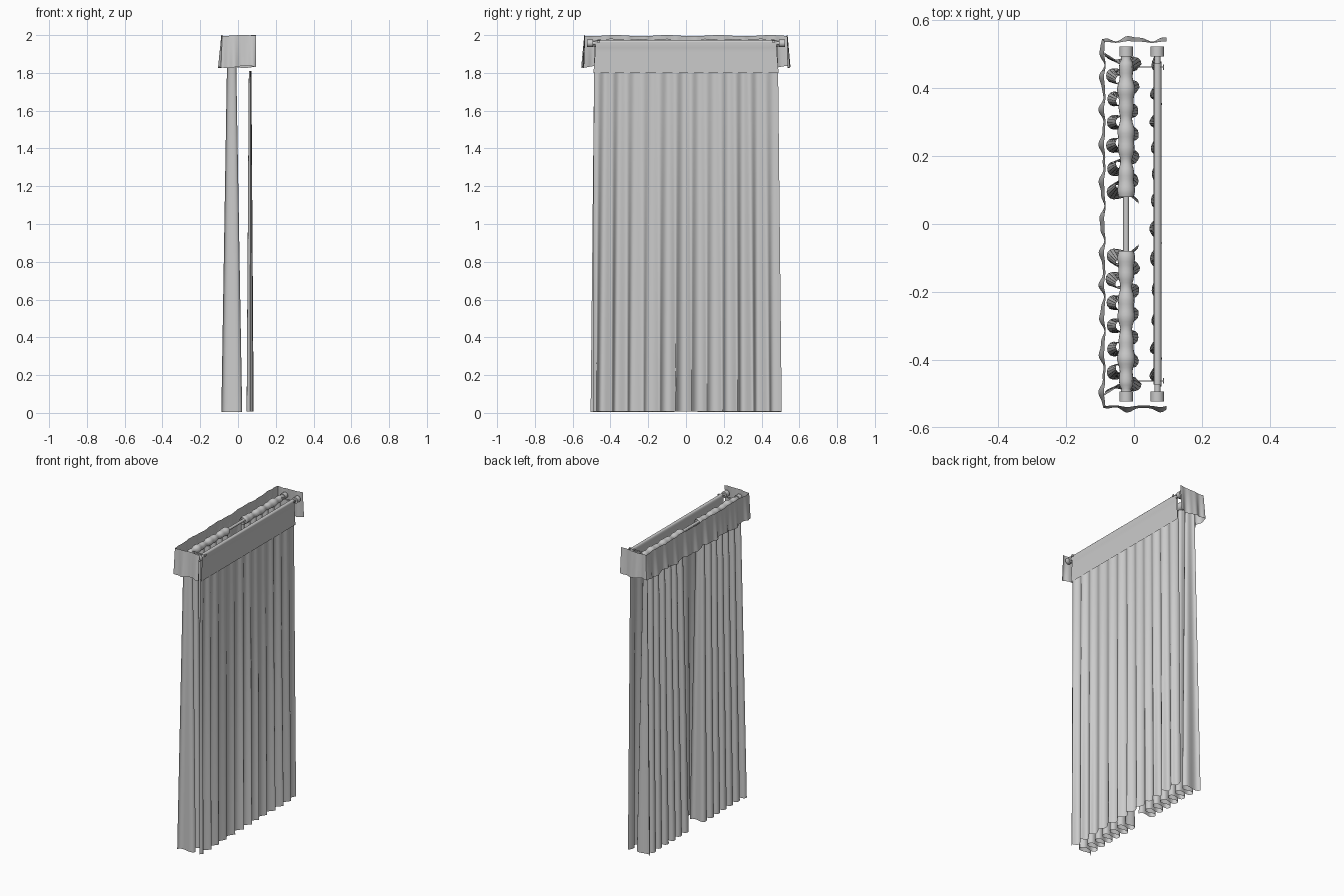
import bpy
import bmesh
import math
import random
from math import sin, cos, pi
from mathutils import Matrix, Vector

random.seed(4)
cube = bpy.data.objects.get("Cube")
if cube:
    bpy.data.objects.remove(cube)

grey = bpy.data.materials.new("soft grey")
grey.use_nodes = True
grey.diffuse_color = (0.6, 0.6, 0.6, 1)
grey.node_tree.nodes["Principled BSDF"].inputs["Base Color"].default_value = (0.6, 0.6, 0.6, 1)


def finish(bm, name, angle=50):
    mesh = bpy.data.meshes.new(name)
    bm.to_mesh(mesh)
    bm.free()
    obj = bpy.data.objects.new(name, mesh)
    bpy.context.collection.objects.link(obj)
    mesh.materials.append(grey)
    bpy.ops.object.select_all(action="DESELECT")
    obj.select_set(True)
    bpy.context.view_layer.objects.active = obj
    bpy.ops.object.shade_smooth_by_angle(angle=math.radians(angle))
    return obj


def sheet(name, point, nu, nv):
    """Surface from point(u, v), with u across and v upward, both 0 to 1."""
    bm = bmesh.new()
    rows = [[bm.verts.new(point(i / nu, j / nv)) for i in range(nu + 1)]
            for j in range(nv + 1)]
    for low, high in zip(rows, rows[1:]):
        for i in range(nu):
            bm.faces.new((low[i], low[i + 1], high[i + 1], high[i]))
    return finish(bm, name)


def cylinder(name, x, y0, y1, z, radius):
    bm = bmesh.new()
    place = Matrix.Translation((x, (y0 + y1) / 2, z)) @ Matrix.Rotation(pi / 2, 4, "X")
    bmesh.ops.create_cone(bm, cap_ends=True, segments=16, radius1=radius,
                          radius2=radius, depth=abs(y1 - y0), matrix=place)
    return finish(bm, name)


def box(name, centre, size):
    bm = bmesh.new()
    bmesh.ops.create_cube(bm, size=1, matrix=Matrix.Translation(centre) @ Matrix.Diagonal((*size, 1)))
    return finish(bm, name)


def mix(a, b, t):
    return a + (b - a) * t


# Heavy drapes: two panels with deep skewed folds that open toward the floor
def drape(side):
    folds = 6.5
    jitter = [random.uniform(0.8, 1.0) for _ in range(9)]

    def point(u, v):
        phase = 2 * pi * folds * u
        size = mix(0.056, 0.023, v) * jitter[int(u * folds)]
        y = mix(mix(0.06, 0.505, u), mix(0.085, 0.485, u), v)
        y += mix(0.012, 0.004, v) * sin(2 * phase)
        return (mix(-0.033, -0.034, v) + size * cos(phase), side * y, mix(0.005, 1.95, v))
    return point


# Rod pocket: gathered cloth sleeve around the rod
def sleeve(side):
    def point(u, v):
        a = 2 * pi * u
        r = 0.022 + 0.003 * sin(19 * v) + 0.002 * sin(43 * v)
        if v > 0.95:
            r *= 0.75
        return (-0.023 + r * cos(a), side * mix(0.08, 0.495, v), 1.955 + r * sin(a))
    return point


for side, label in ((1, "left"), (-1, "right")):
    sheet(label + "_drape", drape(side), 130, 12)
    sheet(label + "_drape_sleeve", sleeve(side), 16, 40)


# Sheer curtain: shallow folds across the whole width
def sheer(u, v):
    phase = 2 * pi * 12 * u
    size = mix(0.019, 0.007, v) * (0.8 + 0.2 * sin(17 * u))
    y = mix(-0.5, 0.5, u) * mix(1.0, 0.975, v) + 0.008 * sin(phase + 1) * (1 - v)
    return (0.064 + size * sin(phase + 0.6 * sin(9 * u)), y, mix(0.008, 1.81, v))


sheet("sheer_curtain", sheer, 168, 8)


# Flat heading of the sheer, folded over its rod
def heading(u, v):
    half = mix(0.49, 0.472, max(0, min(1, 2 * v)))
    y = mix(-half, half, u)
    if v < 0.35:
        return (0.074 + 0.002 * v, y, mix(1.8, 1.955, v / 0.35))
    if v < 0.7:
        a = pi * (v - 0.35) / 0.35
        return (0.069 + 0.012 * cos(a), y, 1.962 + 0.012 * sin(a))
    return (0.058, y, mix(1.95, 1.8, (v - 0.7) / 0.3))


sheet("sheer_heading", heading, 24, 20)


# Valance: flared ruffled skirt running around three sides
depth, width = 0.18, 1.07
total = 2 * depth + width
corners = (depth, depth + width)


def valance(u, v):
    s = u * total
    if s < corners[0]:
        base, out = Vector((0.095 - s, -width / 2, 0)), Vector((0, -1, 0))
    elif s <= corners[1]:
        base, out = Vector((-0.085, s - depth - width / 2, 0)), Vector((-1, 0, 0))
    else:
        base, out = Vector((-0.085 + s - corners[1], width / 2, 0)), Vector((0, 1, 0))
    near = min(abs(s - c) for c in corners)
    if near < 0.006:
        out = Vector((-0.75, math.copysign(0.75, base.y), 0))
    ruffle = sin(62 * s + sin(11 * s)) + 0.4 * sin(121 * s)
    offset = mix(0.011, 0.001, v) + mix(0.0065, 0.002, v) * ruffle
    p = base + out * offset
    p.z = mix(1.832 + 0.006 * sin(31 * s), 1.997 + 0.003 * sin(23 * s), v)
    return p


sheet("valance", valance, 240, 6)

# Rods with capped ends, and cross brackets that tie them together
for label, x, radius in (("drape", -0.023, 0.009), ("sheer", 0.069, 0.009)):
    cylinder(label + "_rod", x, -0.51, 0.51, 1.957, radius)
    for side, end in ((1, "left"), (-1, "right")):
        cylinder(label + "_rod_cap_" + end, x, side * 0.493, side * 0.523, 1.957, 0.02)
for side, label in ((1, "left"), (-1, "right")):
    box(label + "_bracket", (0.035, side * 0.462, 1.965), (0.105, 0.004, 0.008))
    box(label + "_bracket_tip", (0.087, side * 0.462, 1.965), (0.003, 0.016, 0.012))
